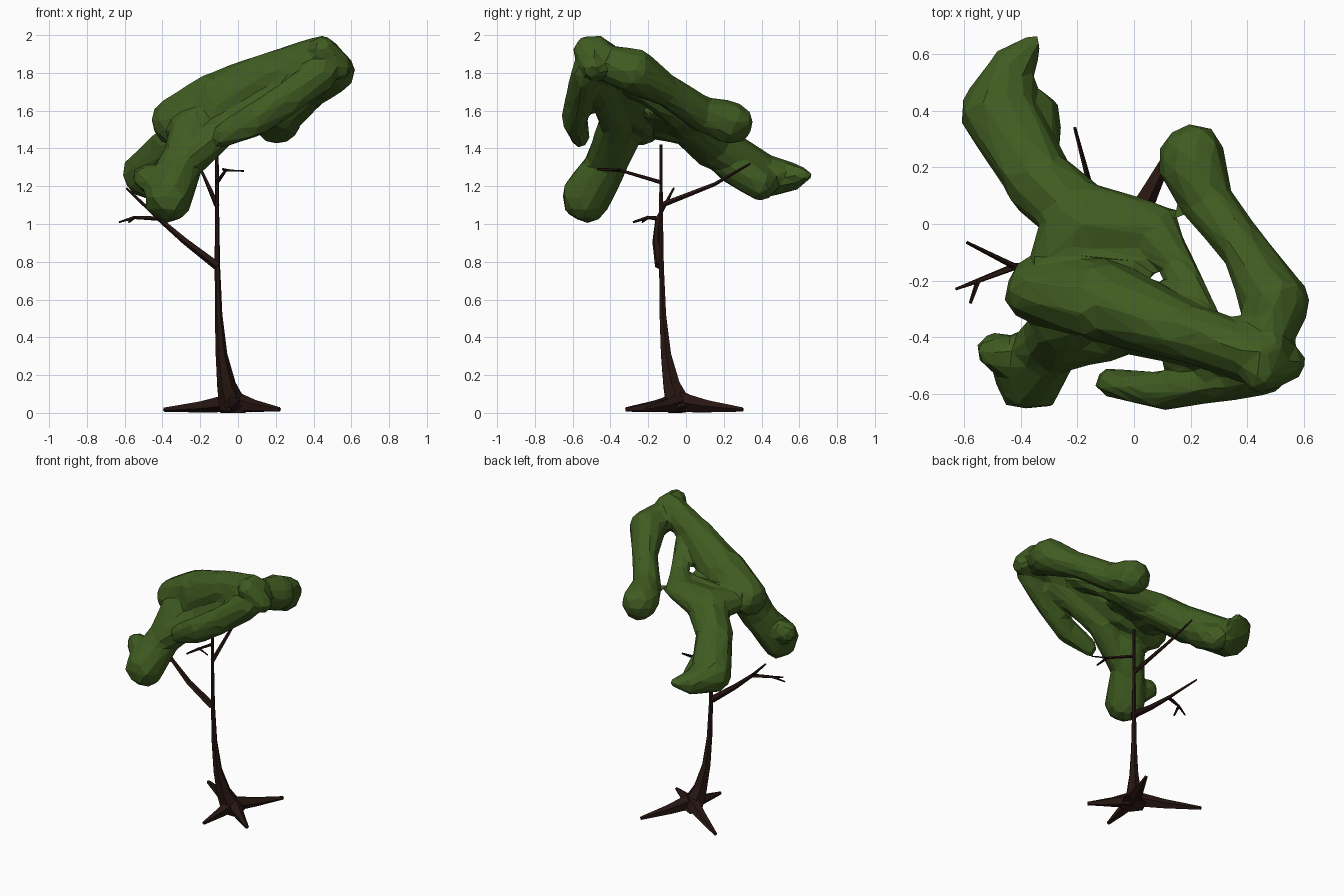
import bpy, bmesh, math, random
from mathutils import Vector

if "Cube" in bpy.data.objects:
    bpy.data.objects.remove(bpy.data.objects["Cube"])

random.seed(4)


def material(name, rgb):
    m = bpy.data.materials.new(name)
    m.diffuse_color = (*rgb, 1)
    m.use_nodes = True
    m.node_tree.nodes["Principled BSDF"].inputs["Base Color"].default_value = m.diffuse_color
    return m


bark = material("bark", (0.02, 0.008, 0.006))
leaf = material("leaf", (0.05, 0.105, 0.015))


def add_object(name, bm, mat):
    bmesh.ops.recalc_face_normals(bm, faces=bm.faces)
    me = bpy.data.meshes.new(name)
    bm.to_mesh(me)
    bm.free()
    ob = bpy.data.objects.new(name, me)
    me.materials.append(mat)
    bpy.context.collection.objects.link(ob)
    return ob


def limb(name, path, radius, sides=5):
    """Faceted tube along a path; radius(t) gives its taper for t from 0 to 1."""
    bm = bmesh.new()
    pts = [Vector(p) for p in path]
    last = len(pts) - 1
    rings = []
    for i, p in enumerate(pts):
        d = (pts[min(i + 1, last)] - pts[max(i - 1, 0)]).normalized()
        ref = Vector((0, 1, 0)) if abs(d.y) < 0.7 else Vector((0, 0, 1))
        u = d.cross(ref).normalized()
        v = d.cross(u)
        ring = []
        for k in range(sides):
            a = 2 * math.pi * k / sides
            co = p + (u * math.cos(a) + v * math.sin(a)) * radius(i / last)
            co.z = max(co.z, 0)
            ring.append(bm.verts.new(co))
        rings.append(ring)
    for a, b in zip(rings, rings[1:]):
        for k in range(sides):
            n = (k + 1) % sides
            bm.faces.new((a[k], a[n], b[n], b[k]))
    bm.faces.new(rings[0])
    bm.faces.new(rings[-1])
    return add_object(name, bm, bark)


def taper(r0, r1):
    return lambda t: r0 + (r1 - r0) * t


# Trunk: curves away from the flared base, then runs straight up
heights = [1.42 * (i / 7) ** 1.8 for i in range(8)]
trunk = []
for z in heights:
    bend = math.exp(-z / 0.22)
    trunk.append((-0.112 + 0.1 * bend, -0.133 + 0.11 * bend, z))
limb("trunk", trunk, lambda t: 0.009 + 0.014 * (1 - t) + 0.065 * math.exp(-7.1 * t ** 1.8), 6)

# Roots spreading over the ground
base = Vector((-0.02, -0.03, 0.06))
for i, (x, y) in enumerate([(0.15, 0.30), (0.22, -0.21), (-0.05, -0.32), (-0.39, 0.22)]):
    tip = Vector((x, y, 0.018))
    mid = base.lerp(tip, 0.45)
    mid.z = 0.035
    limb(f"root_{i + 1}", [base, mid, tip], taper(0.055, 0.012))

# Branches and twigs
fork = (-0.42, -0.15, 1.03)
twig_fork = (-0.55, -0.2, 1.035)
limb("left_branch", [(-0.11, -0.14, 0.78), (-0.28, -0.16, 0.91), fork], taper(0.025, 0.013))
limb("left_twig_back", [fork, (-0.59, -0.065, 1.19)], taper(0.012, 0.006))
limb("left_twig_front", [fork, twig_fork, (-0.63, -0.23, 1.01)], taper(0.013, 0.005))
limb("left_twig_small", [twig_fork, (-0.578, -0.28, 1.01)], taper(0.01, 0.006))
limb("back_branch", [(-0.112, -0.13, 1.1), (-0.16, 0.15, 1.21), (-0.21, 0.34, 1.32)], taper(0.015, 0.006))
front_fork = (-0.065, -0.35, 1.285)
limb("front_branch", [(-0.112, -0.13, 1.22), front_fork, (0.03, -0.39, 1.28)], taper(0.011, 0.005))
limb("front_twig", [front_fork, (-0.08, -0.47, 1.29)], taper(0.01, 0.006))

# Foliage: arms made of hulls between neighbouring irregular puffs
probe = bmesh.new()
bmesh.ops.create_icosphere(probe, subdivisions=2, radius=1)
dirs = [v.co.copy() for v in probe.verts]
probe.free()
crown = bmesh.new()


def arm(puffs, tall=1.0):
    """Puffs are (x, y, z, radius); tall scales their height."""
    for pair in zip(puffs, puffs[1:]):
        vs = []
        for x, y, z, r in pair:
            for d in dirs:
                k = r * random.uniform(0.9, 1.06)
                vs.append(crown.verts.new((x + d.x * k, y + d.y * k, z + d.z * k * tall)))
        bmesh.ops.convex_hull(crown, input=vs)
        loose = [v for v in vs if v.is_valid and not v.link_faces]
        bmesh.ops.delete(crown, geom=loose, context='VERTS')


# back left arm
arm([(-0.19, 0.03, 1.51, 0.13), (-0.33, 0.15, 1.41, 0.13), (-0.48, 0.4, 1.26, 0.135),
     (-0.43, 0.55, 1.25, 0.085), (-0.36, 0.635, 1.26, 0.035)], 0.9)
arm([(-0.36, 0.25, 1.31, 0.1), (-0.35, 0.39, 1.21, 0.09)])
# main sloping ridge
arm([(-0.34, -0.23, 1.54, 0.12), (-0.12, -0.27, 1.64, 0.15),
     (0.18, -0.38, 1.80, 0.11), (0.45, -0.47, 1.89, 0.1)], 1.1)
# centre sheet and inner arm
arm([(-0.28, -0.2, 1.54, 0.11), (-0.19, 0.0, 1.53, 0.15), (0.06, -0.02, 1.57, 0.1),
     (0.15, -0.14, 1.63, 0.065), (0.25, -0.34, 1.77, 0.06)], 0.75)
arm([(-0.2, -0.1, 1.54, 0.11), (0.02, -0.14, 1.59, 0.07)], 0.7)
# right arm reaching back
arm([(0.45, -0.46, 1.86, 0.09), (0.50, -0.28, 1.81, 0.125), (0.39, -0.09, 1.70, 0.085),
     (0.26, 0.08, 1.58, 0.095), (0.20, 0.23, 1.54, 0.125)])
# front arm
arm([(0.46, -0.53, 1.81, 0.075), (0.27, -0.565, 1.67, 0.07),
     (0.1, -0.59, 1.56, 0.07), (-0.09, -0.56, 1.47, 0.05)], 1.4)
# front left arm and the wall hanging under the ridge
arm([(-0.24, -0.34, 1.5, 0.12), (-0.3, -0.42, 1.32, 0.115), (-0.37, -0.53, 1.14, 0.135)])
arm([(-0.38, -0.5, 1.2, 0.1), (-0.49, -0.45, 1.25, 0.07)])
arm([(-0.29, -0.42, 1.33, 0.11), (-0.02, -0.38, 1.54, 0.08), (0.3, -0.46, 1.75, 0.07)])
# tip lumps
arm([(0.45, -0.52, 1.92, 0.08), (0.54, -0.49, 1.83, 0.07)])
foliage = add_object("foliage", crown, leaf)

# Fuse the arms, then reduce to coarse facets
fuse = foliage.modifiers.new("fuse", 'REMESH')
fuse.mode = 'VOXEL'
fuse.voxel_size = 0.02
soften = foliage.modifiers.new("soften", 'SMOOTH')
soften.iterations = 2
facets = foliage.modifiers.new("facets", 'DECIMATE')
facets.ratio = 0.06
